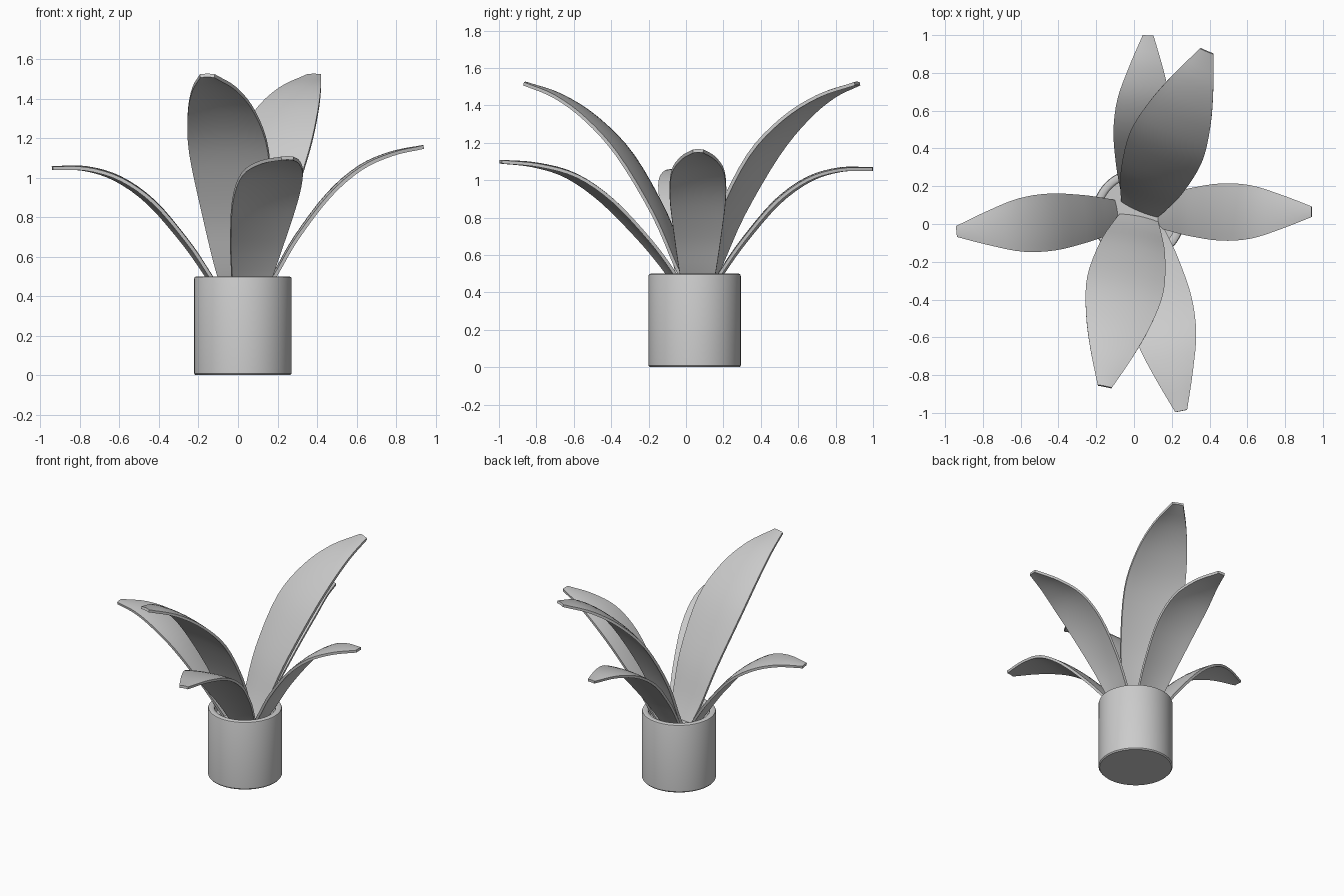
import bpy, bmesh, math
from mathutils import Vector

old = bpy.data.objects.get("Cube")
if old:
    bpy.data.objects.remove(old, do_unlink=True)

grey = bpy.data.materials.new("light_grey")
grey.use_nodes = True
grey.diffuse_color = (0.6, 0.6, 0.6, 1)
grey.node_tree.nodes["Principled BSDF"].inputs["Base Color"].default_value = (0.6, 0.6, 0.6, 1)


def make_object(name, bm, angle, thickness=0):
    """Turn a bmesh into a smooth-shaded object, optionally thickened."""
    mesh = bpy.data.meshes.new(name)
    bmesh.ops.recalc_face_normals(bm, faces=bm.faces)
    bm.to_mesh(mesh)
    bm.free()
    mesh.materials.append(grey)
    obj = bpy.data.objects.new(name, mesh)
    bpy.context.collection.objects.link(obj)
    bpy.ops.object.select_all(action='DESELECT')
    obj.select_set(True)
    bpy.context.view_layer.objects.active = obj
    if thickness:
        mod = obj.modifiers.new("thickness", 'SOLIDIFY')
        mod.thickness = thickness
        mod.offset = 0
        bpy.ops.object.modifier_apply(modifier=mod.name)
    bpy.ops.object.shade_smooth_by_angle(angle=math.radians(angle))
    return obj


def lathe(name, profile, center, sides=64):
    """Spin an (r, z) profile about a vertical axis."""
    bm = bmesh.new()
    verts = [bm.verts.new((center.x + r, center.y, z)) for r, z in profile]
    edges = [bm.edges.new(pair) for pair in zip(verts, verts[1:])]
    bmesh.ops.spin(bm, geom=verts + edges, cent=(center.x, center.y, 0), axis=(0, 0, 1),
                   angle=math.tau, steps=sides, use_duplicate=False)
    bmesh.ops.remove_doubles(bm, verts=bm.verts, dist=0.0001)
    return make_object(name, bm, 40)


def smooth_samples(points, steps=4):
    """Catmull-Rom samples through the control points."""
    pts = [2 * points[0] - points[1]] + points + [2 * points[-1] - points[-2]]
    out = []
    for a, b, c, d in zip(pts, pts[1:], pts[2:], pts[3:]):
        for i in range(steps):
            u = i / steps
            out.append(0.5 * (2 * b + (c - a) * u + (2 * a - 5 * b + 4 * c - d) * u ** 2
                              + (3 * b - a - 3 * c + d) * u ** 3))
    return out + [points[-1]]


FRACTIONS = (0, 0.08, 0.2, 0.4, 0.6, 0.8, 1)
LOW_WIDTHS = (0.16, 0.20, 0.25, 0.30, 0.28, 0.18, 0.055)
TALL_WIDTHS = (0.18, 0.26, 0.35, 0.41, 0.35, 0.23, 0.075)
TALL_HEIGHTS = (0.38, 0.54, 0.82, 1.14, 1.335, 1.455, 1.518)


def leaf(name, base, tip, heights, widths, columns=8):
    """Slightly arched blade following a curved rib from base to tip."""
    base, tip = Vector(base), Vector(tip)
    run = (tip - base).to_3d()
    side = Vector((-run.y, run.x, 0)).normalized()
    rib = smooth_samples([Vector(p) for p in zip(FRACTIONS, heights, widths)])
    centers = [base.to_3d() + run * p.x + Vector((0, 0, p.y)) for p in rib]
    bm = bmesh.new()
    rows = []
    for i, (p, c) in enumerate(zip(rib, centers)):
        along = centers[min(i + 1, len(rib) - 1)] - centers[max(i - 1, 0)]
        down = along.cross(side).normalized()
        if down.z > 0:
            down = -down
        row = []
        for k in range(columns + 1):
            s = 2 * k / columns - 1
            row.append(bm.verts.new(c + side * s * p.z / 2 + down * s * s * p.z * 0.04))
        rows.append(row)
    for r0, r1 in zip(rows, rows[1:]):
        for k in range(columns):
            bm.faces.new((r0[k], r0[k + 1], r1[k + 1], r1[k]))
    return make_object(name, bm, 40, 0.018)


# Pot: rounded cylinder with an open rim, and soil just below it
middle = Vector((0.025, 0.046))
lathe("pot", [(0, 0), (0.24, 0), (0.247, 0.008), (0.247, 0.488), (0.244, 0.496),
              (0.236, 0.5), (0.214, 0.5), (0.206, 0.496), (0.202, 0.488), (0.202, 0.40)], middle)
lathe("soil", [(0, 0.43), (0.207, 0.43)], middle)

# Tall leaves
leaf("tall_back_leaf", (0.02, 0.055), (0.385, 0.915), TALL_HEIGHTS, TALL_WIDTHS)
leaf("tall_front_leaf", (0.03, 0.055), (-0.155, -0.86), TALL_HEIGHTS, TALL_WIDTHS)

# Low leaves
leaf("low_front_leaf", (0.06, -0.02), (0.25, -0.99),
     (0.42, 0.54, 0.69, 0.895, 1.03, 1.085, 1.10), [w * 1.12 for w in LOW_WIDTHS])
leaf("low_back_leaf", (0.02, 0.13), (0.075, 0.998),
     (0.42, 0.53, 0.68, 0.885, 1.01, 1.06, 1.06), LOW_WIDTHS)
leaf("right_leaf", (-0.09, 0.045), (-0.94, -0.04),
     (0.42, 0.53, 0.68, 0.88, 1.0, 1.05, 1.05), LOW_WIDTHS)
leaf("left_leaf", (0.13, 0.062), (0.94, 0.065),
     (0.42, 0.53, 0.70, 0.915, 1.055, 1.125, 1.157), LOW_WIDTHS)
